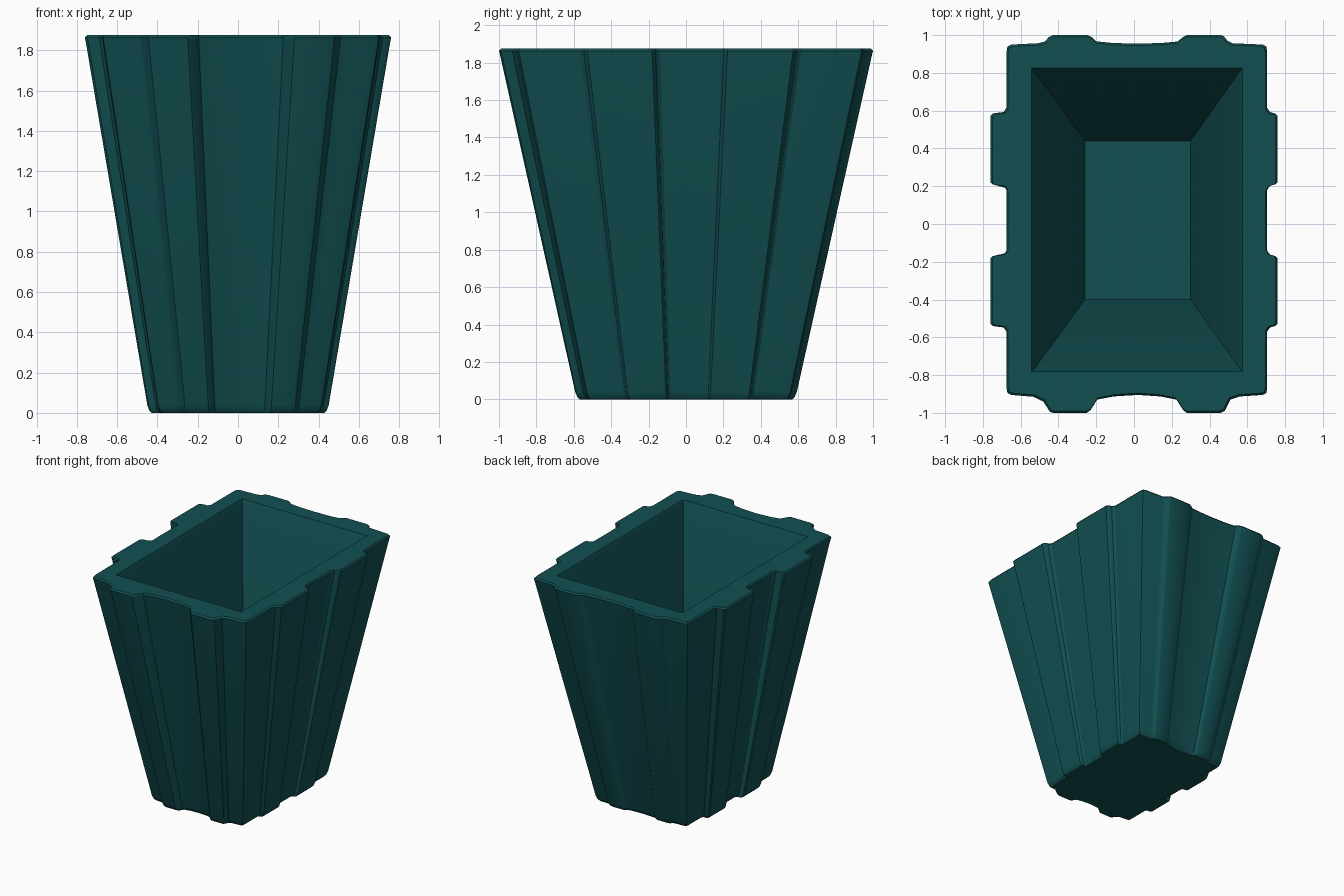
import bpy, bmesh

if "Cube" in bpy.data.objects:
    bpy.data.objects.remove(bpy.data.objects["Cube"])

TAPER = 0.585          # size of the foot relative to the rim
HEIGHT = 1.875

# Outer outline at rim height, counter-clockwise from the front left corner
front = [(-0.65, -0.905), (-0.53, -0.915), (-0.48, -0.94), (-0.445, -0.995), (-0.425, -1.0),
         (-0.25, -1.0), (-0.23, -0.985), (-0.195, -0.93), (-0.11, -0.913), (0.02, -0.905),
         (0.14, -0.913), (0.225, -0.93), (0.26, -0.985), (0.28, -1.0), (0.46, -1.0),
         (0.48, -0.99), (0.51, -0.93), (0.56, -0.913), (0.68, -0.905)]
back = [(0.68, 0.95), (0.52, 0.957), (0.495, 0.97), (0.475, 0.995), (0.46, 1.0), (0.28, 1.0),
        (0.26, 0.99), (0.23, 0.966), (0.14, 0.958), (0.02, 0.955), (-0.11, 0.958),
        (-0.2, 0.967), (-0.225, 0.99), (-0.245, 1.0), (-0.43, 1.0), (-0.45, 0.99),
        (-0.475, 0.965), (-0.51, 0.957), (-0.65, 0.95)]


def side(base, rib):
    """Ribbed long wall, running from front to back."""
    s = 1 if rib > 0 else -1
    pts = [(base - 0.005 * s, -0.895), (base, -0.87)]
    for a, b in ((-0.54, -0.17), (0.21, 0.585)):
        pts += [(base, a - 0.03), (base + 0.015 * s, a - 0.008), (rib - 0.012 * s, a),
                (rib, a + 0.012), (rib, b - 0.012), (rib - 0.012 * s, b),
                (base + 0.015 * s, b + 0.008), (base, b + 0.03)]
    return pts + [(base, 0.91), (base - 0.005 * s, 0.94)]


outline = front + side(0.705, 0.76) + back + side(-0.675, -0.76)[::-1]
bm = bmesh.new()


def ring(pts, z):
    return [bm.verts.new((x, y, z)) for x, y in pts]


def scaled(k, trim):
    """Outline scaled by k, its edge pulled in by trim for a bevel."""
    return [(x * (k - trim / 0.76), y * (k - trim / 0.95)) for x, y in outline]


def bridge(a, b):
    n = len(a)
    for i in range(n):
        j = (i + 1) % n
        bm.faces.new((a[i], a[j], b[j], b[i]))


def edges_of(r):
    return [bm.edges.get((r[i], r[(i + 1) % len(r)])) for i in range(len(r))]


def rect(x0, x1, y0, y1):
    return [(x0, y0), (x1, y0), (x1, y1), (x0, y1)]


# Tapered outer walls with softened foot and rim edges
k_low = TAPER + (1 - TAPER) * 0.035 / HEIGHT
outer = [ring(scaled(TAPER, 0.016), 0.0), ring(scaled(TAPER, 0.004), 0.012),
         ring(scaled(k_low, 0), 0.04), ring(scaled(0.995, 0), HEIGHT - 0.03),
         ring(scaled(1.0, 0), HEIGHT - 0.012), ring(scaled(1.0, 0.01), HEIGHT)]
for a, b in zip(outer, outer[1:]):
    bridge(a, b)

# Cavity with bevelled mouth and flat floor
inner = [ring(rect(-0.542, 0.575, -0.782, 0.825), HEIGHT),
         ring(rect(-0.53, 0.563, -0.77, 0.813), HEIGHT - 0.03),
         ring(rect(-0.26, 0.30, -0.40, 0.44), 0.17)]
for a, b in zip(inner, inner[1:]):
    bridge(a, b)
bm.faces.new(inner[-1])

# Rim and underside
bmesh.ops.triangle_fill(bm, use_beauty=True, edges=edges_of(outer[-1]) + edges_of(inner[0]))
bmesh.ops.triangle_fill(bm, use_beauty=True, edges=edges_of(outer[0]))
bmesh.ops.recalc_face_normals(bm, faces=bm.faces)

mesh = bpy.data.meshes.new("planter")
bm.to_mesh(mesh)
bm.free()
planter = bpy.data.objects.new("planter", mesh)
bpy.context.collection.objects.link(planter)

mat = bpy.data.materials.new("dark_teal")
mat.diffuse_color = (0.006, 0.08, 0.085, 1)
mat.use_nodes = True
mat.node_tree.nodes["Principled BSDF"].inputs["Base Color"].default_value = mat.diffuse_color
mesh.materials.append(mat)

bpy.context.view_layer.objects.active = planter
planter.select_set(True)
bpy.ops.object.shade_smooth_by_angle(angle=0.52)
